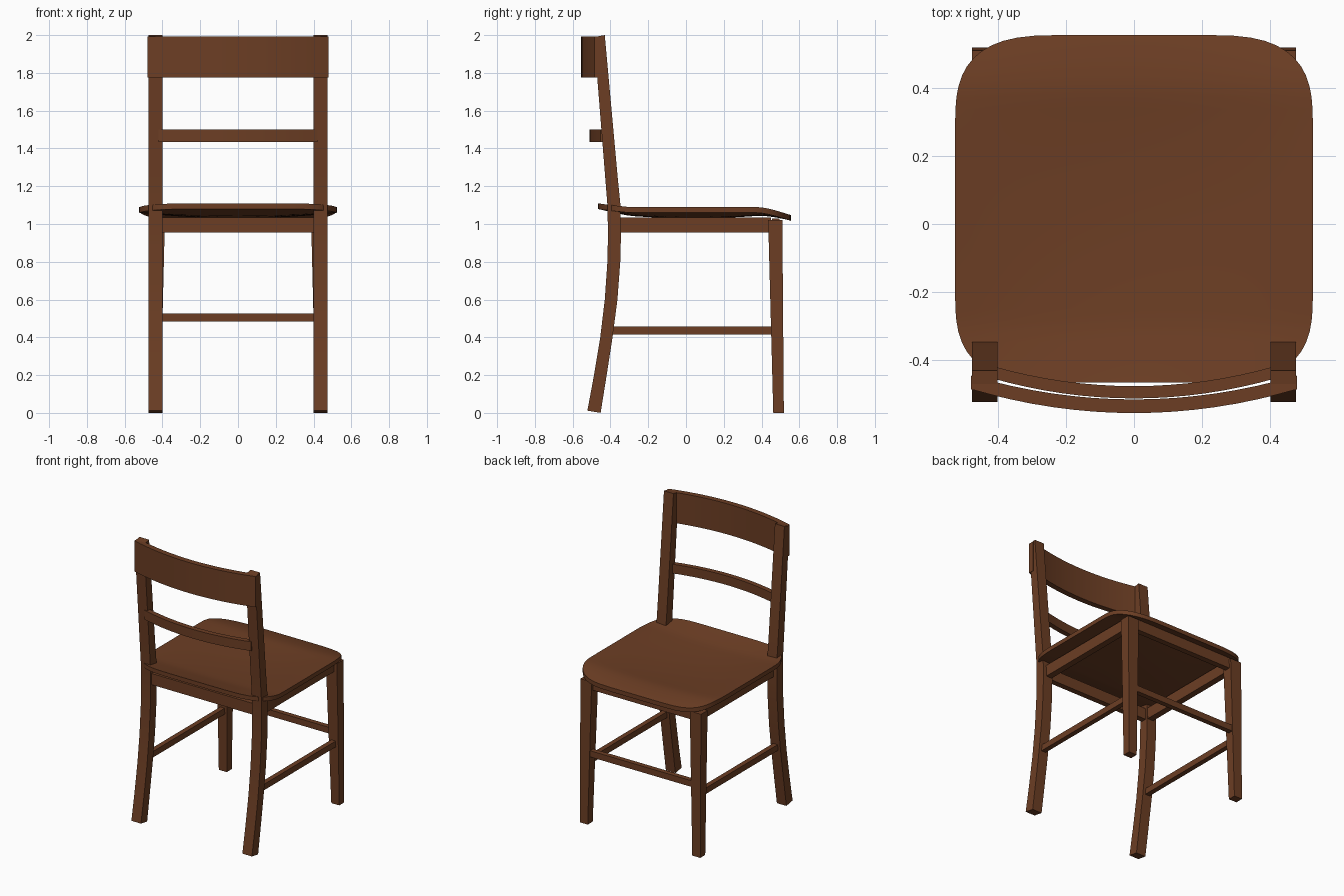
import bpy, bmesh, math

if "Cube" in bpy.data.objects:
    bpy.data.objects.remove(bpy.data.objects["Cube"])

wood = bpy.data.materials.new("brown wood")
wood.diffuse_color = (0.150, 0.048, 0.0175, 1)
wood.use_nodes = True
wood.node_tree.nodes["Principled BSDF"].inputs["Base Color"].default_value = wood.diffuse_color


def finish(name, bm, smooth=False):
    bmesh.ops.recalc_face_normals(bm, faces=bm.faces)
    me = bpy.data.meshes.new(name)
    bm.to_mesh(me)
    bm.free()
    me.materials.append(wood)
    ob = bpy.data.objects.new(name, me)
    bpy.context.collection.objects.link(ob)
    if smooth:
        bpy.ops.object.select_all(action='DESELECT')
        ob.select_set(True)
        bpy.context.view_layer.objects.active = ob
        bpy.ops.object.shade_smooth_by_angle(angle=math.radians(30))
    return ob


def loft(name, sections, smooth=False):
    """Skin a list of equal-sized closed sections and cap both ends."""
    bm = bmesh.new()
    rings = [[bm.verts.new(p) for p in s] for s in sections]
    n = len(rings[0])
    for a, b in zip(rings, rings[1:]):
        for i in range(n):
            bm.faces.new((a[i], a[(i + 1) % n], b[(i + 1) % n], b[i]))
    bm.faces.new(rings[0])
    bm.faces.new(rings[-1])
    return finish(name, bm, smooth)


def box(name, x0, x1, y0, y1, z0, z1):
    return loft(name, [[(x0, y0, z), (x1, y0, z), (x1, y1, z), (x0, y1, z)] for z in (z0, z1)])


def bowed_rail(name, half, y_back, thick, bow, z0, z1, steps=16):
    secs = []
    for i in range(steps + 1):
        x = half * (2 * i / steps - 1)
        y = y_back + bow * x * x
        secs.append([(x, y, z0), (x, y + thick, z0), (x, y + thick, z1), (x, y, z1)])
    return loft(name, secs, True)


# back legs: curved below the seat, leaning back above it (back y, back z, front y, front z)
post = [(-.522, .012, -.452, 0), (-.487, .2, -.420, .2), (-.454, .4, -.389, .4),
        (-.430, .6, -.363, .6), (-.416, .8, -.348, .8), (-.413, .95, -.344, .95),
        (-.416, 1.1, -.347, 1.1), (-.428, 1.25, -.362, 1.25), (-.487, 1.99, -.430, 2.0)]
for side, s in (("left", -1), ("right", 1)):
    a, b = .40 * s, .475 * s
    loft(side + "_back_leg", [[(a, yb, zb), (b, yb, zb), (b, yf, zf), (a, yf, zf)]
                              for yb, zb, yf, zf in post], True)
    # front legs: taper toward the floor
    loft(side + "_front_leg",
         [[(i * s, y0, z), (b, y0, z), (b, y1, z), (i * s, y1, z)]
          for i, y0, y1, z in ((.412, .462, .518, 0), (.387, .435, .51, 1.02))])
    # side apron and stretcher
    box(side + "_apron", .405 * s, .45 * s, -.36, .45, .955, 1.035)
    box(side + "_stretcher", .42 * s, .455 * s, -.41, .475, .415, .458)

# aprons and stretcher across
box("back_apron", -.41, .41, -.40, -.36, .955, 1.035)
box("front_apron", -.40, .40, .455, .495, .955, 1.03)
box("front_stretcher", -.415, .415, .475, .51, .483, .527)

# back rails
bowed_rail("top_rail", .478, -.555, .04, .306, 1.775, 1.993)
bowed_rail("middle_rail", .42, -.512, .036, .34, 1.435, 1.50)


# seat: rounded, dished, drooping at the front and lifting at the back
def clamp(v):
    return max(0.0, min(1.0, v))


def seat_z(x, y):
    dish = .03 * (1 - (x / .525) ** 2) * clamp(1 - ((y - .04) / .51) ** 2)
    return 1.09 - dish - .043 * clamp((y - .38) / .175) ** 1.5 + .02 * clamp((-.3 - y) / .165)


def half_width(y):
    t = clamp((y - .285) / .27) if y > 0 else clamp((-.2 - y) / .266)
    return .2 + .325 * max(0.0, 1 - t ** 3) ** (1 / 3)


bm = bmesh.new()
rows, cols = 36, 24
grids = []
# rows bunch up toward the ends so the corners stay round
ys = [.0445 - .5105 * math.cos(math.pi * j / rows) for j in range(rows + 1)]
for drop in (0, .03):
    grids.append([[bm.verts.new((x, y, seat_z(x, y) - drop))
                   for x in (half_width(y) * (2 * i / cols - 1) for i in range(cols + 1))]
                  for y in ys])
for g in grids:
    for j in range(rows):
        for i in range(cols):
            bm.faces.new((g[j][i], g[j][i + 1], g[j + 1][i + 1], g[j + 1][i]))


def rim(g):
    return (g[0][:-1] + [r[-1] for r in g[:-1]] + g[-1][:0:-1] + [r[0] for r in g[:0:-1]])


top, low = rim(grids[0]), rim(grids[1])
for i in range(len(top)):
    k = (i + 1) % len(top)
    bm.faces.new((top[i], top[k], low[k], low[i]))
finish("seat", bm, True)
